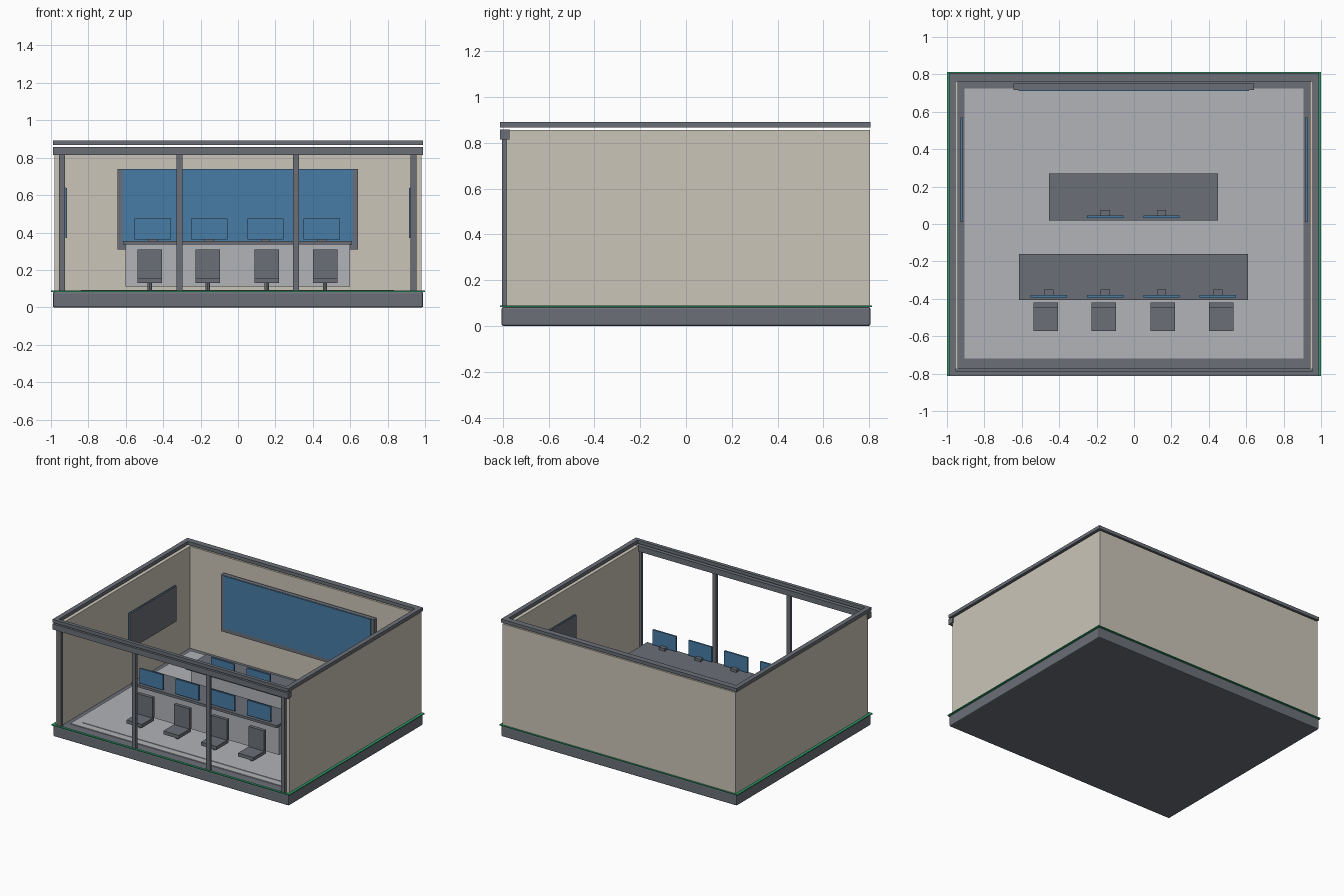
import bpy

if "Cube" in bpy.data.objects:
    bpy.data.objects.remove(bpy.data.objects["Cube"])


def srgb(h):
    vals = [int(h[i:i + 2], 16) / 255 for i in (0, 2, 4)]
    return [v / 12.92 if v <= 0.04045 else ((v + 0.055) / 1.055) ** 2.4 for v in vals] + [1]


def material(name, h):
    m = bpy.data.materials.new(name)
    m.diffuse_color = srgb(h)
    m.use_nodes = True
    m.node_tree.nodes["Principled BSDF"].inputs["Base Color"].default_value = m.diffuse_color
    return m


GREY = material("slate grey", "6b7077")
TAN = material("warm beige", "cbc5b8")
LIGHT = material("light grey", "b2b3b8")
BLUE = material("screen blue", "487ca6")
GREEN = material("accent green", "2f9e6a")


def box(name, x, y, z, mat, bevel=0):
    """Box from (min, max) ranges on each axis."""
    bpy.ops.mesh.primitive_cube_add(size=1, location=[(r[0] + r[1]) / 2 for r in (x, y, z)])
    o = bpy.context.object
    o.name = name
    o.scale = [r[1] - r[0] for r in (x, y, z)]
    bpy.ops.object.transform_apply(location=False, rotation=False, scale=True)
    o.data.materials.append(mat)
    if bevel:
        b = o.modifiers.new("bevel", 'BEVEL')
        b.width = bevel
        b.segments = 2
    return o


def span(c, w):
    return (c - w / 2, c + w / 2)


def side(s, a, b):
    return tuple(sorted((s * a, s * b)))


# Base slab, floor and floor strip
box("base", (-0.99, 0.99), (-0.805, 0.805), (0, 0.083), GREY, 0.008)
box("floor", (-0.905, 0.905), (-0.72, 0.725), (0.08, 0.089), LIGHT)
box("floor_strip", (-0.84, 0.835), (-0.667, -0.655), (0.085, 0.093), LIGHT)

# Accent line around the base
for s in (-1, 1):
    box("accent_side", side(s, 0.978, 1.0), (-0.813, 0.813), (0.083, 0.09), GREEN)
    box("accent_end", (-1.0, 1.0), side(s, 0.795, 0.813), (0.083, 0.09), GREEN)

# Walls
box("back_wall", (-0.98, 0.98), (0.765, 0.803), (0.083, 0.857), TAN)
for s in (-1, 1):
    box("side_wall", side(s, 0.94, 0.98), (-0.783, 0.765), (0.083, 0.857), TAN)
    box("top_trim_side", side(s, 0.955, 0.99), (-0.81, 0.805), (0.867, 0.892), GREY)

# Top trim and front beam
box("top_trim_front", (-0.99, 0.99), (-0.812, -0.785), (0.867, 0.892), GREY)
box("top_trim_back", (-0.99, 0.99), (0.762, 0.807), (0.867, 0.892), GREY)
box("front_beam", (-0.99, 0.99), (-0.813, -0.772), (0.815, 0.858), GREY)

# Front posts
for x in (-0.94, -0.314, 0.31, 0.938):
    box("front_post", span(x, 0.032), (-0.803, -0.782), (0.083, 0.82), GREY)

# Large wall screen and small side screens
box("wall_screen_frame", (-0.645, 0.641), (0.717, 0.75), (0.31, 0.74), GREY)
box("wall_screen", (-0.618, 0.615), (0.71, 0.717), (0.342, 0.738), BLUE)
for s in (-1, 1):
    box("side_screen_frame", side(s, 0.914, 0.92), (0.01, 0.57), (0.37, 0.638), GREY)
    box("side_screen", side(s, 0.92, 0.928), (0.012, 0.57), (0.372, 0.64), BLUE)


def desk(x, y, body_x, monitors):
    box("desk_top", x, y, (0.336, 0.355), GREY)
    box("desk_body", body_x, (y[0] + 0.045, y[1] - 0.04), (0.112, 0.336), LIGHT)
    for mx in monitors:
        box("monitor", span(mx, 0.195), (y[0] + 0.013, y[0] + 0.026), (0.362, 0.476), BLUE)
        box("monitor_stand", span(mx, 0.05), (y[0] + 0.024, y[0] + 0.055), (0.353, 0.375), GREY)


# Desks with monitors
desk((-0.615, 0.61), (-0.405, -0.16), (-0.602, 0.598), (-0.455, -0.153, 0.147, 0.449))
desk((-0.455, 0.45), (0.02, 0.27), (-0.44, 0.436), (-0.153, 0.147))

# Chairs
for x in (-0.472, -0.162, 0.154, 0.466):
    box("chair_seat", span(x, 0.13), (-0.572, -0.425), (0.13, 0.156), GREY)
    box("chair_back", span(x, 0.13), (-0.446, -0.42), (0.156, 0.31), GREY)
    bpy.ops.mesh.primitive_cylinder_add(vertices=12, radius=0.011, depth=0.045, location=(x, -0.5, 0.109))
    bpy.context.object.name = "chair_stem"
    bpy.context.object.data.materials.append(GREY)
    bpy.ops.object.shade_smooth_by_angle()
